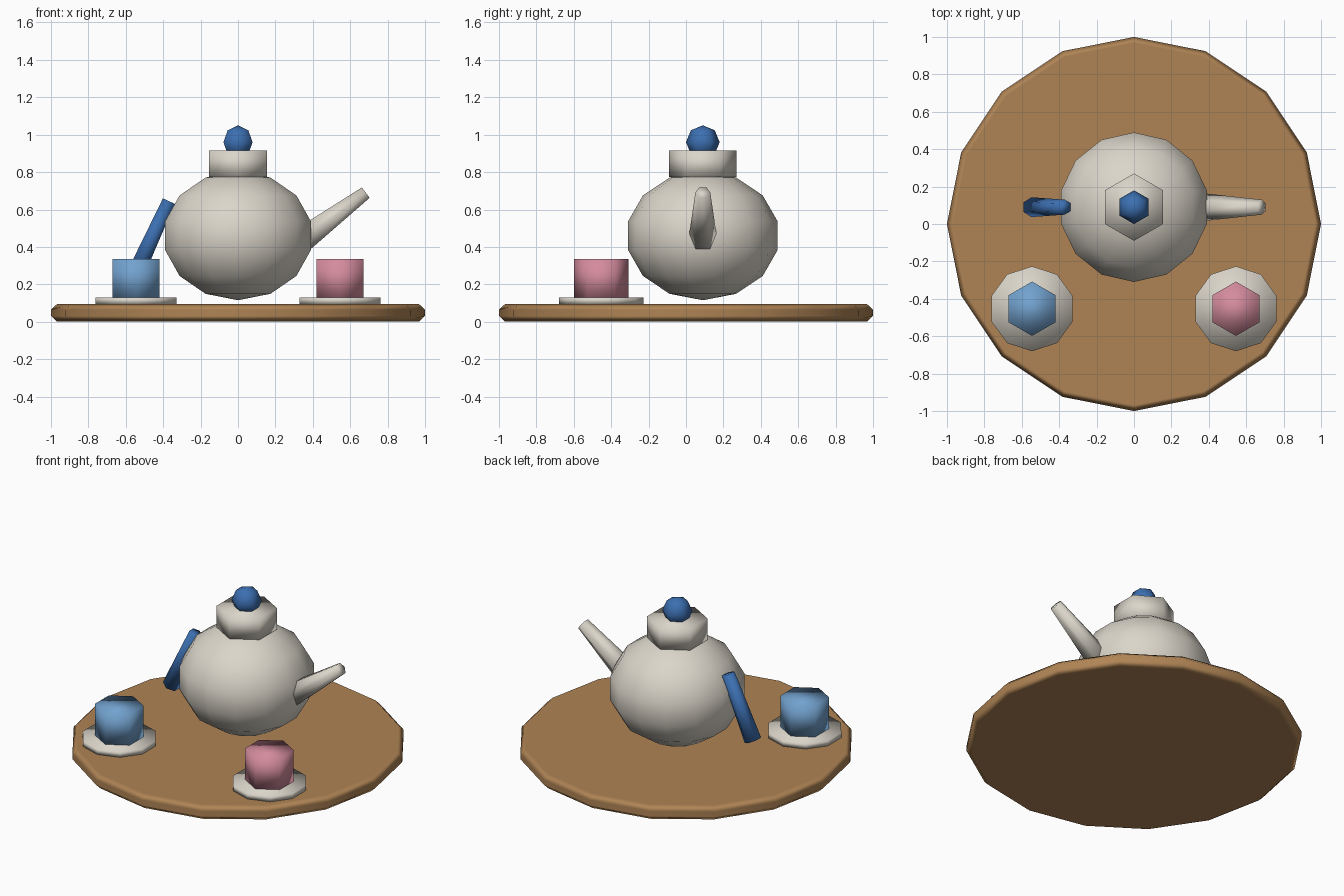
import bpy, bmesh
from mathutils import Vector, Matrix

if "Cube" in bpy.data.objects:
    bpy.data.objects.remove(bpy.data.objects["Cube"])


def material(name, rgb):
    m = bpy.data.materials.new(name)
    m.diffuse_color = (*rgb, 1)
    m.use_nodes = True
    m.node_tree.nodes["Principled BSDF"].inputs["Base Color"].default_value = m.diffuse_color
    return m


WOOD = material("wood", (0.43, 0.23, 0.09))
CREAM = material("cream", (0.71, 0.67, 0.59))
BLUE = material("blue", (0.045, 0.16, 0.44))
LIGHT_BLUE = material("light_blue", (0.17, 0.36, 0.62))
PINK = material("pink", (0.66, 0.26, 0.34))


def finish(name, bm, mat):
    me = bpy.data.meshes.new(name)
    for f in bm.faces:
        f.smooth = True
    bm.to_mesh(me)
    bm.free()
    me.materials.append(mat)
    ob = bpy.data.objects.new(name, me)
    bpy.context.collection.objects.link(ob)
    return ob


def rod(name, start, end, r1, r2, sides, mat):
    """Straight or tapered prism from start to end, corners pointing along y."""
    a, b = Vector(start), Vector(end)
    axis = b - a
    turn = Vector((0, 0, 1)).rotation_difference(axis).to_matrix().to_4x4()
    bm = bmesh.new()
    bmesh.ops.create_cone(bm, cap_ends=True, segments=sides, radius1=r1, radius2=r2,
                          depth=axis.length, matrix=Matrix.Translation((a + b) / 2) @ turn)
    return finish(name, bm, mat)


def ball(name, centre, radius, height, segments, rings, mat):
    bm = bmesh.new()
    bmesh.ops.create_uvsphere(bm, u_segments=segments, v_segments=rings, radius=1,
                              matrix=Matrix.Translation(centre) @ Matrix.Diagonal((radius, radius, height, 1)))
    return finish(name, bm, mat)


# Round tray with a chamfered rim
tray = rod("tray", (0, 0, 0), (0, 0, 0.095), 1, 1, 16, WOOD)
bev = tray.modifiers.new("rim", 'BEVEL')
bev.width = 0.032
bev.segments = 1
bev.harden_normals = True

# Teapot
Y = 0.09
ball("pot_body", (0, Y, 0.46), 0.41, 0.345, 14, 7, CREAM)
rod("pot_lid", (0, Y, 0.775), (0, Y, 0.915), 0.18, 0.18, 6, CREAM)
ball("lid_knob", (0, Y, 0.96), 0.09, 0.09, 6, 4, BLUE)
rod("spout", (0.32, Y, 0.42), (0.683, Y, 0.69), 0.08, 0.04, 6, CREAM)
rod("handle", (-0.548, Y, 0.256), (-0.37, Y, 0.645), 0.053, 0.04, 6, BLUE)

# Two cups on saucers
for side, x, mat in (("left", -0.545, LIGHT_BLUE), ("right", 0.545, PINK)):
    rod(side + "_saucer", (x, -0.453, 0.095), (x, -0.453, 0.13), 0.227, 0.227, 10, CREAM)
    rod(side + "_cup", (x, -0.453, 0.13), (x, -0.453, 0.335), 0.145, 0.145, 6, mat)
